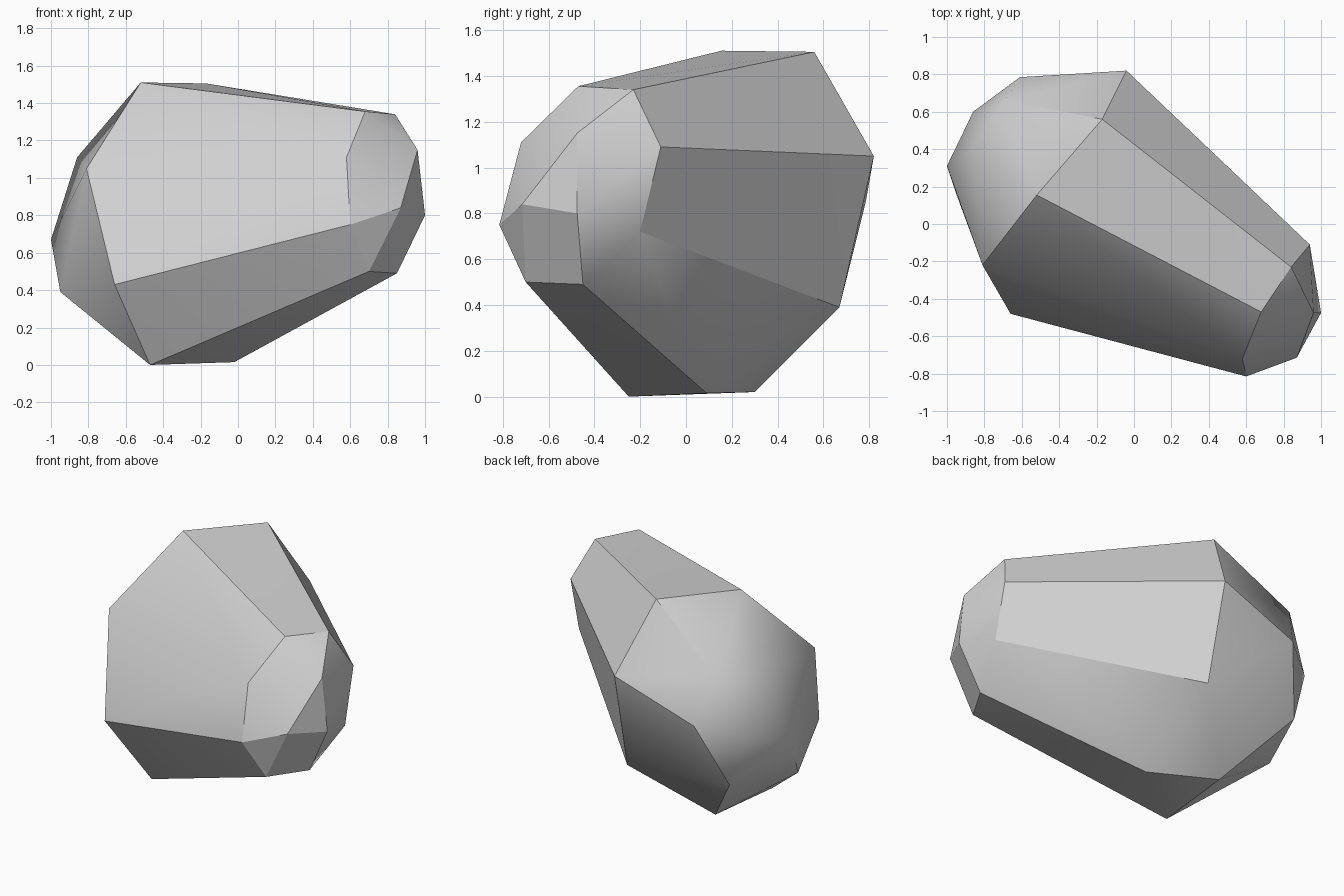
import bpy
import bmesh
import math

# Start from a scene without the default cube
default_cube = bpy.data.objects.get("Cube")
if default_cube is not None:
    bpy.data.objects.remove(default_cube, do_unlink=True)


def make_material(name, colour):
    material = bpy.data.materials.new(name)
    material.use_nodes = True
    material.diffuse_color = colour
    shader = material.node_tree.nodes["Principled BSDF"]
    shader.inputs["Base Color"].default_value = colour
    return material


def hull_object(name, corner_groups, material):
    """Wrap a tight convex shell around the corners of a chiselled stone."""
    shell = bmesh.new()
    for group in corner_groups:
        for corner in group:
            shell.verts.new(corner)
    result = bmesh.ops.convex_hull(shell, input=shell.verts[:])

    # Drop any corner that ended up inside the shell
    inside = [item for item in result["geom_interior"]
              if isinstance(item, bmesh.types.BMVert)]
    bmesh.ops.delete(shell, geom=inside, context="VERTS")

    # Merge the triangles of flat facets
    bmesh.ops.dissolve_limit(shell, angle_limit=math.radians(1),
                             verts=shell.verts[:], edges=shell.edges[:])
    bmesh.ops.recalc_face_normals(shell, faces=shell.faces[:])

    mesh = bpy.data.meshes.new(name)
    shell.to_mesh(mesh)
    shell.free()
    mesh.materials.append(material)
    stone = bpy.data.objects.new(name, mesh)
    bpy.context.collection.objects.link(stone)
    return stone


# Ridge along the top
top_ridge = [(-.52, .155, 1.51), (-.17, .56, 1.505),
             (.84, -.23, 1.34), (.68, -.47, 1.355)]

# Narrow end: upper, middle and lower corners
narrow_end = [(.94, -.11, 1.09), (.96, -.475, 1.15), (.58, -.72, 1.11),
              (.94, -.2, .72), (1, -.475, .8), (.87, -.715, .84),
              (.6, -.815, .75), (.85, -.45, .49), (.7, -.7, .5)]

# Broad end: upper, middle and lower corners
broad_end = [(-.81, -.22, 1.05), (-.86, .4, 1.11), (-.69, .66, 1.14),
             (-.04, .82, 1.05), (-1, .31, .67), (-.86, .6, .78),
             (-.61, .785, .85), (-.66, -.48, .43), (-.95, .16, .39),
             (-.76, .62, .43), (-.03, .67, .39)]

# Small resting facet underneath
base_facet = [(-.47, -.25, 0), (-.43, .3, .02), (-.02, .09, .015)]

stone_grey = make_material("stone grey", (.64, .64, .64, 1))
boulder = hull_object("boulder",
                      [top_ridge, narrow_end, broad_end, base_facet],
                      stone_grey)

# Soften shallow edges and keep the strong ridges crisp
bpy.ops.object.select_all(action="DESELECT")
boulder.select_set(True)
bpy.context.view_layer.objects.active = boulder
bpy.ops.object.shade_smooth_by_angle(angle=math.radians(30))
